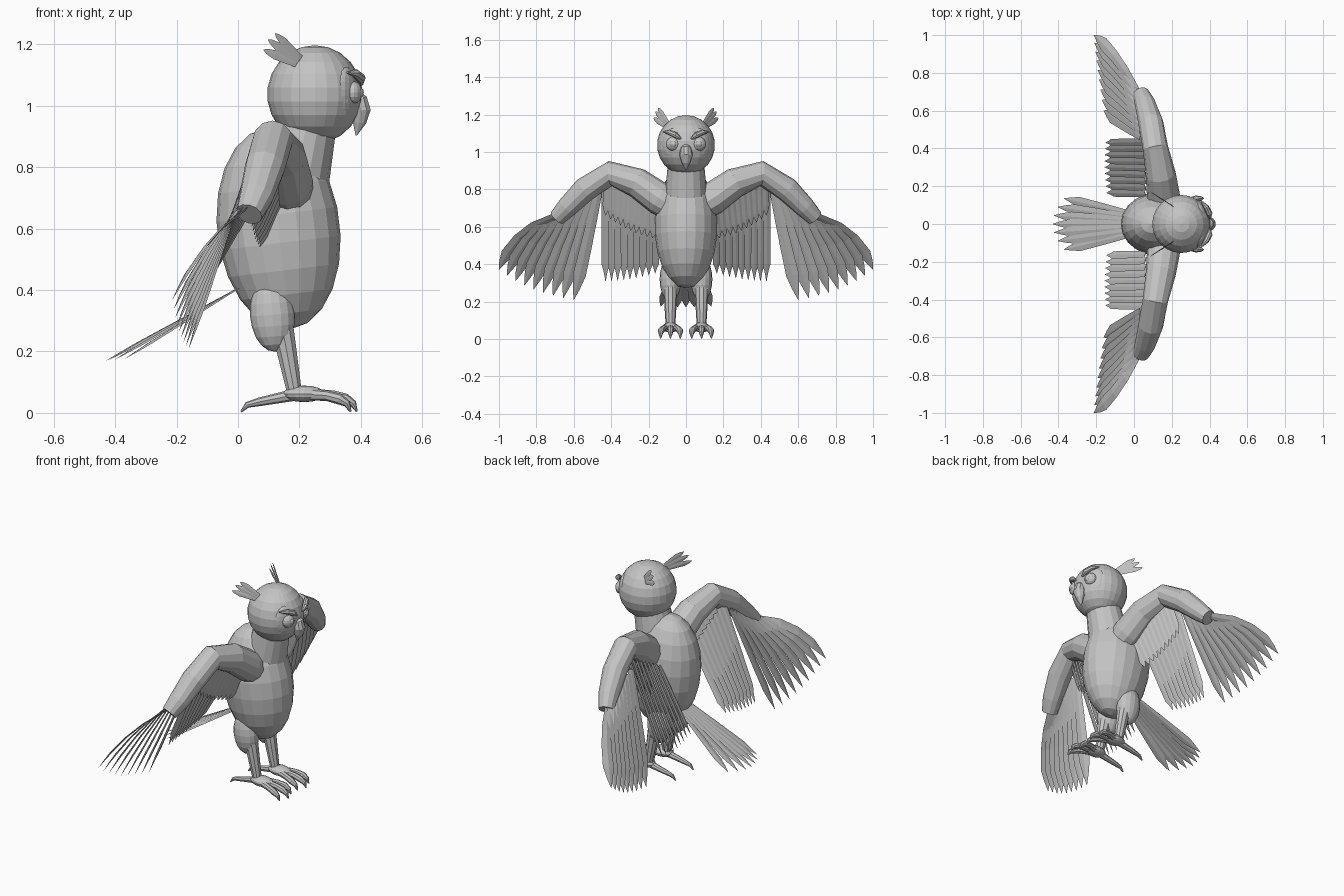
import bpy, bmesh, math
from mathutils import Vector as V, Matrix

if "Cube" in bpy.data.objects:
    bpy.data.objects.remove(bpy.data.objects["Cube"])

grey = bpy.data.materials.new("plumage grey")
grey.diffuse_color = (0.55, 0.55, 0.55, 1)
grey.use_nodes = True
grey.node_tree.nodes["Principled BSDF"].inputs["Base Color"].default_value = grey.diffuse_color


def finish(bm, name):
    bmesh.ops.recalc_face_normals(bm, faces=bm.faces[:])
    me = bpy.data.meshes.new(name)
    bm.to_mesh(me)
    bm.free()
    me.materials.append(grey)
    ob = bpy.data.objects.new(name, me)
    bpy.context.collection.objects.link(ob)
    return ob


def ellipsoid(name, c, r, tilt=0, yaw=0, segs=20, rings=11):
    bm = bmesh.new()
    m = (Matrix.Translation(c) @ Matrix.Rotation(yaw, 4, 'Z')
         @ Matrix.Rotation(tilt, 4, 'Y') @ Matrix.Diagonal((*r, 1)))
    bmesh.ops.create_uvsphere(bm, u_segments=segs, v_segments=rings, radius=1, matrix=m)
    return finish(bm, name)


def sweep(bm, pts, radii, sides, ref, flat=1.0):
    """Closed tube along pts; flat squashes it along ref."""
    pts = [V(p) for p in pts]
    rings = []
    for i, (p, r) in enumerate(zip(pts, radii)):
        t = V((0, 0, 0))
        if i > 0:
            t += (p - pts[i - 1]).normalized()
        if i < len(pts) - 1:
            t += (pts[i + 1] - p).normalized()
        t.normalize()
        side = t.cross(V(ref)).normalized()
        up = side.cross(t)
        ring = []
        for k in range(sides):
            a = 2 * math.pi * k / sides
            ring.append(bm.verts.new(p + r * (up * flat * math.cos(a) + side * math.sin(a))))
        rings.append(ring)
    for a, b in zip(rings, rings[1:]):
        for k in range(sides):
            j = (k + 1) % sides
            bm.faces.new((a[k], a[j], b[j], b[k]))
    bm.faces.new(rings[0])
    bm.faces.new(rings[-1])


def tube(name, pts, radii, ref, sides=12, flat=1.0):
    bm = bmesh.new()
    sweep(bm, pts, radii, sides, ref, flat)
    return finish(bm, name)


def fan(name, roots, tips, n, w0, w1, s=1, bulge=(0, 0, 0), point=0.78):
    """Row of overlapping feathers; tips follow a curve through three points."""
    bm = bmesh.new()
    ra, rb = (V(p) for p in roots)
    ta, tm, tb = (V(p) for p in tips)
    normal = (tm - (ra + rb) / 2).cross(rb - ra).normalized()
    across = (rb - ra).normalized()
    ref = normal + across * 0.15
    for i in range(n):
        f = i / (n - 1)
        root = ra.lerp(rb, f)
        tip = (ta * (1 - f) * (1 - 2 * f) + tm * 4 * f * (1 - f) + tb * f * (2 * f - 1))
        pts = []
        for t in (0, 0.3, 0.55, point, 0.9, 1):
            p = root.lerp(tip, t) + V(bulge) * (1 - f) * 4 * t * (1 - t)
            pts.append((p.x, p.y * s, p.z))
        mid = w0 + (w1 - w0) * 0.5
        sweep(bm, pts, (w0, mid, w0 * .2 + w1 * .8, w1, w1 * .55, 0.001), 4,
              (ref.x, ref.y * s, ref.z), 0.13)
    return finish(bm, name)


# Trunk and head
ellipsoid("body", (.132, 0, .6), (.2, .168, .33), tilt=-.12)
tube("neck", [(.18, 0, .74), (.222, 0, .93)], [.115, .098], (0, 1, 0), 16)
ellipsoid("head", (.25, 0, 1.037), (.155, .155, .16), segs=24)
tube("beak", [(.375, 0, 1.045), (.392, 0, 1.02), (.398, 0, .985), (.395, 0, .945), (.385, 0, .903)],
     [.012, .03, .036, .023, .002], (0, 1, 0), 10)

# Tail
fan("tail", [(0, .05, .405), (0, -.05, .405)],
    [(-.37, .135, .175), (-.43, 0, .17), (-.37, -.135, .175)], 7, .014, .027,
    bulge=(0, 0, 0))

for s, tag in ((1, "left"), (-1, "right")):
    # Face
    ellipsoid(f"{tag}_eye_disc", (.352, .072 * s, 1.043), (.028, .062, .083), yaw=.5 * s, segs=16)
    ellipsoid(f"{tag}_eye", (.378, .072 * s, 1.043), (.026, .036, .036), yaw=.35 * s, segs=14, rings=8)
    ellipsoid(f"{tag}_pupil", (.397, .07 * s, 1.043), (.012, .018, .018), yaw=.3 * s, segs=12, rings=6)
    tube(f"{tag}_brow", [(.355, .122 * s, 1.108), (.382, .09 * s, 1.106), (.4, .055 * s, 1.09),
                         (.402, .028 * s, 1.07)], [.004, .014, .016, .006], (0, 0, 1), 8)
    fan(f"{tag}_ear_tuft", [(.205, .095, 1.155), (.19, .105, 1.135)],
        [(.12, .15, 1.235), (.098, .163, 1.215), (.083, .173, 1.182)], 3, .010, .016, s, point=.65)

    # Wing arm
    tube(f"{tag}_wing_arm",
         [(.165, .07 * s, .71), (.157, .14 * s, .75), (.142, .26 * s, .835), (.113, .405 * s, .885),
          (.088, .54 * s, .80), (.06, .635 * s, .705), (.036, .69 * s, .647)],
         [.08, .088, .08, .067, .066, .056, .044], (1, 0, 0), 12)

    # Wing feathers
    fan(f"{tag}_primary_feathers", [(.022, .695, .66), (.035, .465, .80)],
        [(-.213, 1, .37), (-.192, .815, .265), (-.16, .6, .21)], 9, .021, .036, s,
        bulge=(0, .03, .04))
    fan(f"{tag}_secondary_feathers", [(.065, .435, .84), (.06, .16, .70)],
        [(-.15, .43, .31), (-.155, .3, .32), (-.145, .165, .35)], 9, .019, .021, s, point=.84)
    fan(f"{tag}_covert_feathers", [(.115, .425, .86), (.15, .16, .70)],
        [(.035, .43, .66), (.05, .31, .585), (.07, .18, .54)], 10, .017, .019, s, point=.75)

    # Leg
    y = .083 * s
    ellipsoid(f"{tag}_thigh", (.112, y, .32), (.073, .058, .121), tilt=-.08, segs=16, rings=10)
    tube(f"{tag}_shin", [(.135, y, .32), (.155, y, .22), (.185, y, .06)], [.042, .035, .025],
         (0, 1, 0), 10)

    # Foot, three front toes and one back toe
    ellipsoid(f"{tag}_foot", (.215, y, .062), (.07, .045, .027), segs=14, rings=8)
    for k in (-1, 0, 1):
        d = .05 * k
        e = .02 if k == 0 else 0
        tube(f"{tag}_front_toe_{k + 2}",
             [(.23, y + d * .35, .06), (.29 + e, y + d * .8, .056), (.33 + e, y + d, .045),
              (.355 + e, y + d * 1.05, .03), (.367 + e, y + d * 1.05, .004)],
             [.02, .017, .018, .012, .003], (0, 1, 0), 8)
    tube(f"{tag}_back_toe",
         [(.19, y, .06), (.13, y, .048), (.07, y, .036), (.03, y, .026), (.01, y, .004)],
         [.02, .017, .014, .01, .003], (0, 1, 0), 8)
